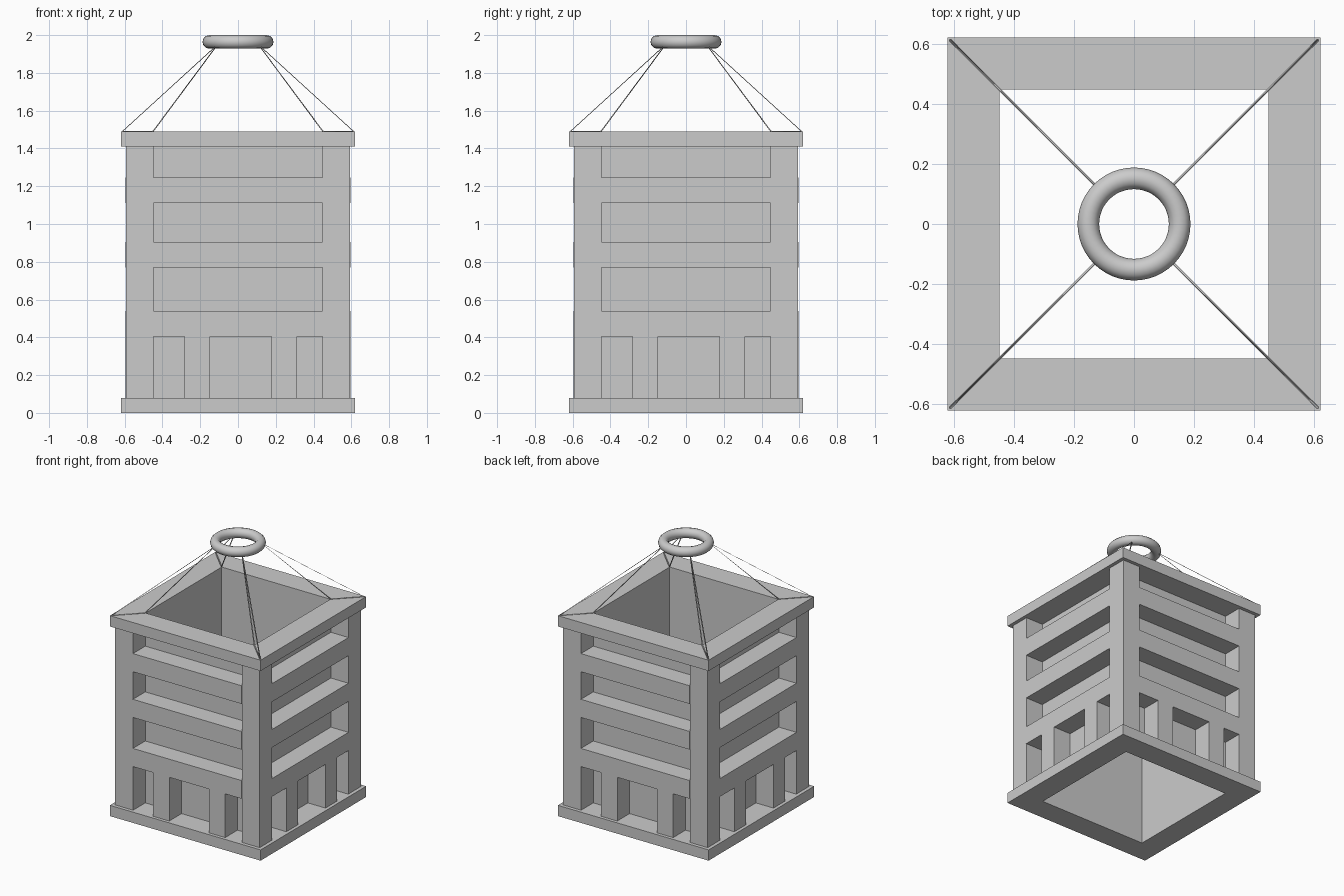
import bpy, bmesh, math
from mathutils import Vector, Matrix

if "Cube" in bpy.data.objects:
    bpy.data.objects.remove(bpy.data.objects["Cube"])


def add_mesh(name, bm):
    bmesh.ops.recalc_face_normals(bm, faces=bm.faces)
    me = bpy.data.meshes.new(name)
    bm.to_mesh(me)
    bm.free()
    ob = bpy.data.objects.new(name, me)
    bpy.context.collection.objects.link(ob)
    return ob


def box(name, x0, x1, y0, y1, z0, z1, turn=0):
    bm = bmesh.new()
    bmesh.ops.create_cube(bm, size=1)
    m = (Matrix.Rotation(turn, 4, 'Z')
         @ Matrix.Translation(((x0 + x1) / 2, (y0 + y1) / 2, (z0 + z1) / 2))
         @ Matrix.Diagonal((x1 - x0, y1 - y0, z1 - z0, 1)))
    bm.transform(m)
    return add_mesh(name, bm)


def square_frame(name, outer, inner, z0, z1):
    # closed square ring swept from a rectangular section
    bm = bmesh.new()
    section = [(outer, z0), (outer, z1), (inner, z1), (inner, z0)]
    rings = [[bm.verts.new((sx * r, sy * r, z)) for r, z in section]
             for sx, sy in ((1, 1), (-1, 1), (-1, -1), (1, -1))]
    for i in range(4):
        a, b = rings[i], rings[(i + 1) % 4]
        for j in range(4):
            k = (j + 1) % 4
            bm.faces.new((a[j], b[j], b[k], a[k]))
    return add_mesh(name, bm)


def wire(name, points, radius):
    cu = bpy.data.curves.new(name, 'CURVE')
    cu.dimensions = '3D'
    cu.bevel_depth = radius
    cu.bevel_resolution = 0
    sp = cu.splines.new('POLY')
    sp.points.add(len(points) - 1)
    for p, co in zip(sp.points, points):
        p.co = (*co, 1)
    sp.use_cyclic_u = True
    ob = bpy.data.objects.new(name, cu)
    bpy.context.collection.objects.link(ob)


OUT, INN = 0.594, 0.447

# base and top frames, thin inner walls
square_frame("base_frame", 0.62, INN, 0, 0.08)
square_frame("top_frame", 0.62, INN, 1.41, 1.49)
square_frame("inner_walls", INN + 0.004, INN, 0.08, 1.41)

# corner posts and hanging wires
for i in range(4):
    a = i * math.pi / 2
    box(f"corner_post_{i}", -OUT, -INN, -OUT, -INN, 0.08, 1.41, a)
    rot = Matrix.Rotation(a, 3, 'Z')
    wire(f"hanging_wire_{i}", [rot @ Vector((-r, -r, z)) for r, z in
                               ((0.108, 1.95), (0.612, 1.49), (0.45, 1.49))], 0.004)

    # horizontal slats on each side
    for j, z in enumerate((0.405, 0.77, 1.11)):
        box(f"slat_{i}_{j}", -0.449, 0.447, -OUT - 0.002, -INN, z, z + 0.135, a)

# short uprights: same offset on opposite sides as seen from front and right
for i in range(4):
    for j, x in enumerate((-0.283, 0.177)):
        box(f"lower_upright_{i}_{j}", x, x + 0.135, -OUT - 0.002, -INN, 0.08, 0.405,
            i * math.pi / 2)

# hanging ring
bpy.ops.mesh.primitive_torus_add(major_segments=48, minor_segments=12,
                                 major_radius=0.152, minor_radius=0.036,
                                 location=(0, 0, 1.964))
ring = bpy.context.object
ring.name = "hanging_ring"
bpy.ops.object.shade_smooth_by_angle(angle=math.radians(40))
